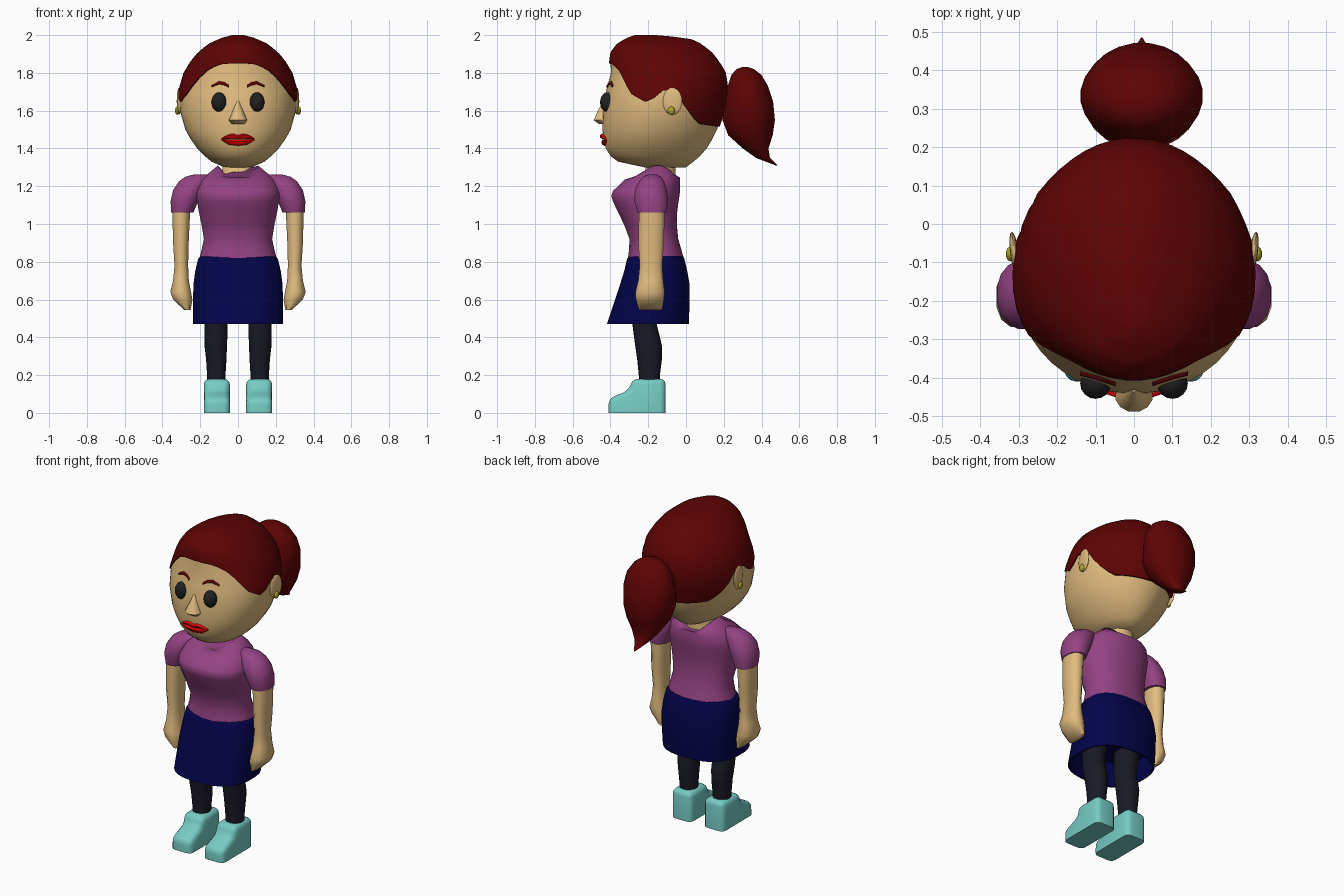
import bpy, bmesh, math
from mathutils import Matrix

if "Cube" in bpy.data.objects:
    bpy.data.objects.remove(bpy.data.objects["Cube"])


def material(name, rgb):
    m = bpy.data.materials.new(name)
    m.diffuse_color = (*rgb, 1)
    m.use_nodes = True
    m.node_tree.nodes["Principled BSDF"].inputs["Base Color"].default_value = m.diffuse_color
    return m


SKIN = material("skin", (0.75, 0.50, 0.21))
HAIR = material("dark_red_hair", (0.112, 0.001, 0.001))
SHIRT = material("purple_shirt", (0.30, 0.056, 0.23))
SKIRT = material("navy_skirt", (0.001, 0.001, 0.068))
TIGHTS = material("charcoal_tights", (0.010, 0.010, 0.019))
SHOE = material("aqua_shoe", (0.18, 0.60, 0.55))
EYE = material("black_eye", (0.015, 0.015, 0.015))
LIP = material("red_lips", (0.78, 0.002, 0.002))
GOLD = material("gold", (0.42, 0.36, 0.02))


def finish(name, bm, mat):
    bmesh.ops.recalc_face_normals(bm, faces=bm.faces[:])
    me = bpy.data.meshes.new(name)
    bm.to_mesh(me)
    bm.free()
    me.materials.append(mat)
    ob = bpy.data.objects.new(name, me)
    bpy.context.collection.objects.link(ob)
    return ob


def skin_rows(bm, rows, closed=True):
    """Join rows of points with quads."""
    vr = [[bm.verts.new(p) for p in row] for row in rows]
    n = len(vr[0])
    for a, b in zip(vr, vr[1:]):
        for i in range(n if closed else n - 1):
            j = (i + 1) % n
            bm.faces.new((a[i], a[j], b[j], b[i]))
    return vr


def loft(name, rings, mat, n=16, power=2.0, side=1, dip=0.0, taper=0.0):
    """Rings are (z, x0, x1, y0, y1); dip lowers the last rings front and back."""
    rows = []
    for k, (z, x0, x1, y0, y1) in enumerate(rings):
        row = []
        weight = {1: 1, 2: .4}.get(len(rings) - k, 0) * dip
        for i in range(n):
            t = 2 * math.pi * (i + 0.5) / n
            c, s = math.cos(t), math.sin(t)
            px = math.copysign(abs(c) ** (2 / power), c) * (1 - taper * s)
            py = math.copysign(abs(s) ** (2 / power), s)
            row.append((side * ((x0 + x1) / 2 + px * (x1 - x0) / 2),
                        (y0 + y1) / 2 + py * (y1 - y0) / 2, z - weight * s * s))
        rows.append(row)
    bm = bmesh.new()
    vr = skin_rows(bm, rows)
    bm.faces.new(vr[0])
    bm.faces.new(vr[-1])
    return finish(name, bm, mat)


def ball(name, loc, size, mat, turn=0.0, seg=16):
    bm = bmesh.new()
    bmesh.ops.create_uvsphere(bm, u_segments=seg, v_segments=seg // 2 + 2, radius=1)
    bm.transform(Matrix.Translation(loc) @ Matrix.Rotation(turn, 4, 'Z')
                 @ Matrix.Diagonal((*size, 1)))
    return finish(name, bm, mat)


def lerp(table, v):
    """Linear lookup in rows sorted by their first value."""
    if v <= table[0][0]:
        return table[0][1:]
    for a, b in zip(table, table[1:]):
        if v <= b[0]:
            f = (v - a[0]) / (b[0] - a[0])
            return tuple(p + (q - p) * f for p, q in zip(a[1:], b[1:]))
    return table[-1][1:]


# Head profile: z, front y, back y, half width; narrower toward the back
TAPER = 0.08
HEAD = [(1.30, -.22, -.0, .07), (1.33, -.36, .04, .14), (1.36, -.40, .075, .175),
        (1.40, -.425, .11, .215), (1.45, -.437, .14, .25), (1.50, -.443, .165, .278),
        (1.60, -.441, .198, .306), (1.70, -.425, .218, .308), (1.80, -.398, .204, .28),
        (1.86, -.40, .17, .245), (1.91, -.393, .13, .205), (1.955, -.36, .075, .15),
        (1.985, -.31, .01, .085), (2.0, -.27, -.16, .03)]
loft("head", [(z, -w, w, a, b) for z, a, b, w in HEAD if z < 1.93], SKIN, 48, taper=TAPER)


def head_point(t, z, scale=1.0):
    a, b, w = lerp(HEAD, z)
    s = math.sin(t)
    return (w * scale * math.cos(t) * (1 - TAPER * s),
            (a + b) / 2 + (b - a) / 2 * scale * s, z)


def face_y(x, z):
    a, b, w = lerp(HEAD, z)
    return (a + b) / 2 - (b - a) / 2 * math.sqrt(1 - (x / w / (1 + TAPER * .95)) ** 2)


# Hair cap: each column runs from the hairline up to the crown
HAIRLINE = [(-1, 1.85), (-.94, 1.845), (-.85, 1.82), (-.57, 1.69), (-.25, 1.635),
            (-.13, 1.70), (.14, 1.72), (.27, 1.65), (.5, 1.57), (.65, 1.53), (1, 1.515)]
COLS, ROWS = 48, 14
angles = [2 * math.pi * (i + 0.5) / COLS for i in range(COLS)]
low = [lerp(HAIRLINE, math.sin(t))[0] for t in angles]
rows = [[head_point(t, h, 0.97) for t, h in zip(angles, low)]]
for r in range(ROWS + 1):
    f = 1 - (1 - r / ROWS) ** 1.6
    rows.append([head_point(t, h + (2.0 - h) * f, 1.028) for t, h in zip(angles, low)])
bm = bmesh.new()
bm.faces.new(skin_rows(bm, rows)[-1])
finish("hair", bm, HAIR)

# Ponytail
loft("ponytail", [(z, .02 - w, .02 + w, a, b) for z, a, b, w in (
    (1.31, .475, .485, .004), (1.35, .37, .445, .045), (1.40, .30, .437, .085),
    (1.47, .222, .46, .13), (1.55, .192, .472, .155), (1.65, .205, .462, .16),
    (1.73, .22, .435, .145), (1.79, .24, .40, .105), (1.82, .267, .36, .06),
    (1.83, .295, .33, .02))], HAIR, 24)


# Brows and lips: raised ribbons that follow the face, points are (x, low z, high z)
def ribbon(name, pts, depth, mat):
    rows = []
    for x, lo, hi in pts:
        row = []
        for f, d in ((0, -.01), (0, .4), (.3, 1), (.7, 1), (1, .4), (1, -.01)):
            z = lo + (hi - lo) * f
            row.append((x, face_y(x, z) + (.008 if d < 0 else -depth * d), z))
        rows.append(row)
    bm = bmesh.new()
    vr = skin_rows(bm, rows)
    bm.faces.new(vr[0])
    bm.faces.new(vr[-1])
    finish(name, bm, mat)


ribbon("upper_lip", [(-.088, 1.448, 1.454), (-.05, 1.451, 1.474), (-.025, 1.452, 1.478),
                     (0, 1.45, 1.47), (.025, 1.452, 1.478), (.05, 1.451, 1.474),
                     (.088, 1.448, 1.454)], .016, LIP)
ribbon("lower_lip", [(-.088, 1.444, 1.45), (-.05, 1.42, 1.447), (0, 1.414, 1.446),
                     (.05, 1.42, 1.447), (.088, 1.444, 1.45)], .015, LIP)

# Nose
loft("nose", [(1.53, -.036, .036, -.462, -.41), (1.55, -.05, .05, -.49, -.40),
              (1.60, -.028, .028, -.468, -.40), (1.65, -.008, .008, -.438, -.40)], SKIN, 12)

# Neck, shirt and skirt
loft("neck", [(1.18, -.11, .11, -.26, -.06), (1.238, -.103, .103, -.258, -.052),
              (1.27, -.085, .085, -.22, -.055), (1.36, -.08, .08, -.2, -.05)], SKIN, 20)
loft("shirt", [(z, -w, w, a, b) for z, w, a, b in (
    (.81, .208, -.31, -.01), (.86, .195, -.303, -.022), (.92, .182, -.30, -.04),
    (1.0, .195, -.33, -.048), (1.07, .21, -.365, -.045), (1.12, .218, -.388, -.038),
    (1.15, .222, -.397, -.033), (1.175, .221, -.388, -.03), (1.235, .198, -.325, -.03),
    (1.275, .15, -.285, -.032), (1.31, .108, -.255, -.045))], SHIRT, 24, 2.3, dip=.072)
loft("skirt", [(z, -w, w, a, b) for z, w, a, b in (
    (.83, .2, -.30, -.015), (.815, .212, -.313, -.008), (.75, .228, -.328, .008),
    (.68, .237, -.35, .02), (.58, .24, -.383, .02), (.47, .24, -.42, .016),
    (.47, .23, -.408, .006), (.60, .22, -.36, .0))], SKIRT, 28, 2.5)

for side, tag in ((1, "left"), (-1, "right")):
    # Face details
    ball(tag + "_eye", (side * .1, -.415, 1.645), (.04, .04, .052), EYE)
    brow = [(.048, 1.722, 1.735), (.07, 1.734, 1.75), (.1, 1.74, 1.756), (.14, 1.724, 1.734)]
    ribbon(tag + "_brow", [(side * x, a, b) for x, a, b in brow], .008, HAIR)
    ball(tag + "_ear", (side * .312, -.072, 1.65), (.011, .052, .072), SKIN, side * -.12)
    ball(tag + "_earring", (side * .322, -.078, 1.60), (.012, .02, .022), GOLD, seg=10)

    # Arm with hand, and sleeve
    loft(tag + "_arm", [(.545, .25, .285, -.25, -.125), (.60, .24, .345, -.268, -.115),
                        (.64, .247, .36, -.27, -.11), (.70, .259, .345, -.255, -.118),
                        (.78, .263, .337, -.247, -.124), (.90, .26, .345, -.255, -.115),
                        (1.10, .25, .35, -.25, -.11)], SKIN, 12, 2.3, side)
    loft(tag + "_sleeve", [(1.06, .235, .355, -.258, -.1), (1.12, .21, .358, -.275, -.093),
                           (1.18, .18, .345, -.272, -.1), (1.225, .16, .315, -.25, -.115),
                           (1.25, .15, .28, -.23, -.13), (1.262, .15, .235, -.2, -.155)],
         SHIRT, 16, 2.2, side)

    # Leg
    loft(tag + "_leg", [(.12, .065, .165, -.25, -.14), (.20, .065, .165, -.25, -.138),
                        (.28, .06, .17, -.258, -.128), (.35, .057, .178, -.268, -.126),
                        (.40, .055, .18, -.275, -.138), (.47, .055, .18, -.284, -.155),
                        (.66, .05, .19, -.285, -.11)], TIGHTS, 14, 2.2, side)

    # Shoe: side profile pushed across and rounded
    bm = bmesh.new()
    outline = [(-.41, 0), (-.108, 0), (-.108, .18), (-.283, .18), (-.303, .12), (-.41, .075)]
    shape = bm.faces.new([bm.verts.new((side * .043, y, z)) for y, z in outline])
    ext = bmesh.ops.extrude_face_region(bm, geom=[shape])["geom"]
    bmesh.ops.translate(bm, vec=(side * .138, 0, 0),
                        verts=[v for v in ext if isinstance(v, bmesh.types.BMVert)])
    edges = [e for e in bm.edges if max(v.co.z for v in e.verts) > .01]
    bmesh.ops.bevel(bm, geom=edges, offset=.03, segments=3, profile=.5,
                    affect='EDGES', clamp_overlap=True)
    finish(tag + "_shoe", bm, SHOE)

# Smooth shading with sharp creases kept
for ob in bpy.context.collection.objects:
    ob.select_set(True)
    bpy.context.view_layer.objects.active = ob
bpy.ops.object.shade_smooth_by_angle(angle=math.radians(50))
